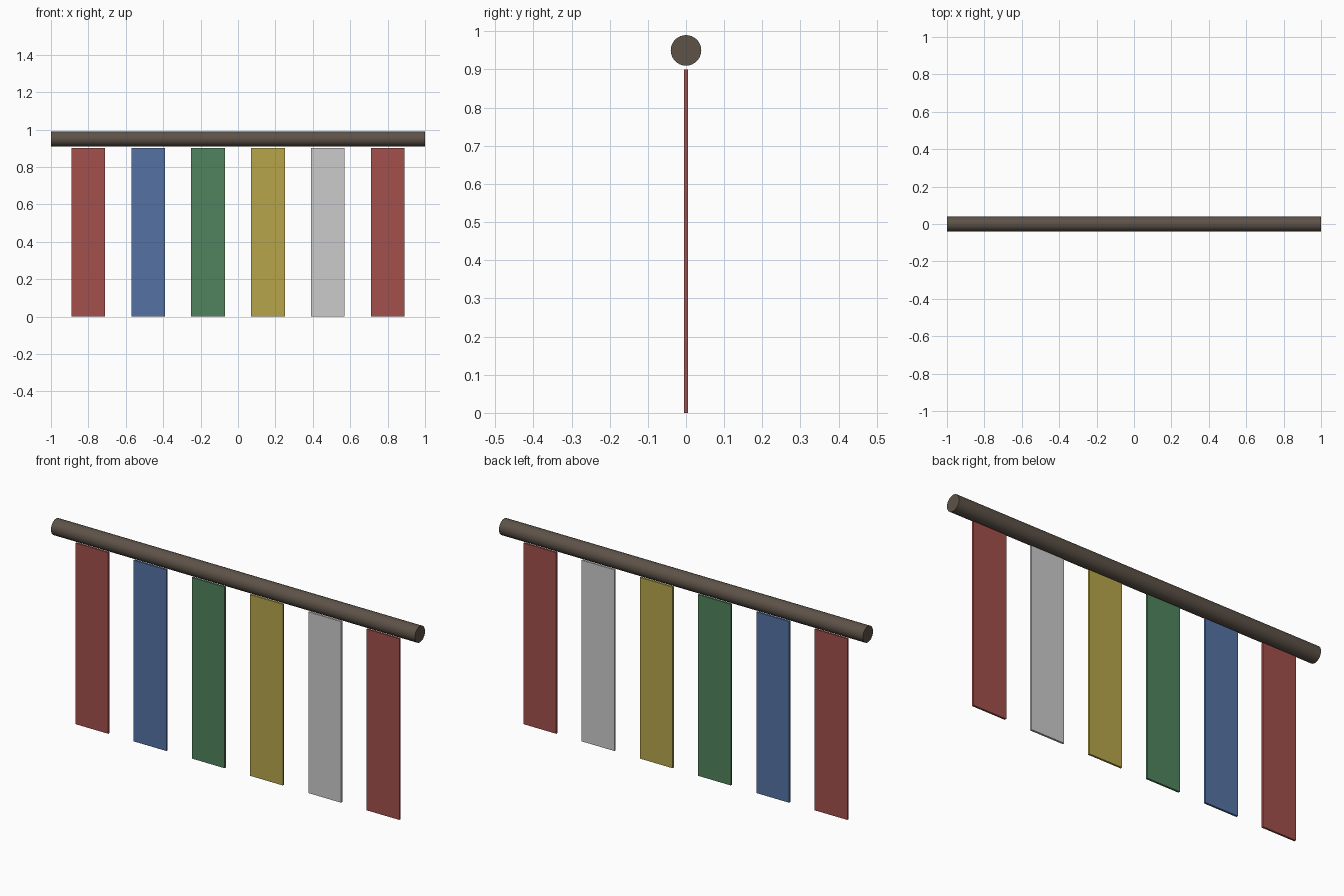
import bpy
import math

if "Cube" in bpy.data.objects:
    bpy.data.objects.remove(bpy.data.objects["Cube"])


def material(name, rgb, alpha=1.0):
    mat = bpy.data.materials.new(name)
    mat.diffuse_color = (*rgb, alpha)
    mat.use_nodes = True
    mat.node_tree.nodes["Principled BSDF"].inputs["Base Color"].default_value = mat.diffuse_color
    return mat


# Horizontal hanging rod
bpy.ops.mesh.primitive_cylinder_add(vertices=32, radius=0.04, depth=2.0,
                                    location=(0, 0, 0.95),
                                    rotation=(0, math.pi / 2, 0))
rod = bpy.context.object
rod.name = "hanging_rod"
rod.data.materials.append(material("dark_wood", (0.11, 0.085, 0.065)))
bpy.ops.object.shade_smooth_by_angle(angle=math.radians(40))

# Slightly see-through coloured strips
colours = {
    "red": (0.36, 0.08, 0.07),
    "blue": (0.09, 0.17, 0.37),
    "green": (0.08, 0.23, 0.11),
    "yellow": (0.47, 0.38, 0.07),
    "white": (0.6, 0.6, 0.59),
}
mats = {name: material(name + "_cloth", rgb, 0.85) for name, rgb in colours.items()}
order = ["red", "blue", "green", "yellow", "white", "red"]

WIDTH, THICKNESS, HEIGHT, SPACING = 0.18, 0.01, 0.9, 0.32
for i, colour in enumerate(order):
    x = (i - (len(order) - 1) / 2) * SPACING
    bpy.ops.mesh.primitive_cube_add(size=1, location=(x, 0, HEIGHT / 2))
    strip = bpy.context.object
    strip.name = f"{colour}_strip_{i + 1}"
    strip.scale = (WIDTH, THICKNESS, HEIGHT)
    bpy.ops.object.transform_apply(location=False, rotation=False, scale=True)
    strip.data.materials.append(mats[colour])
